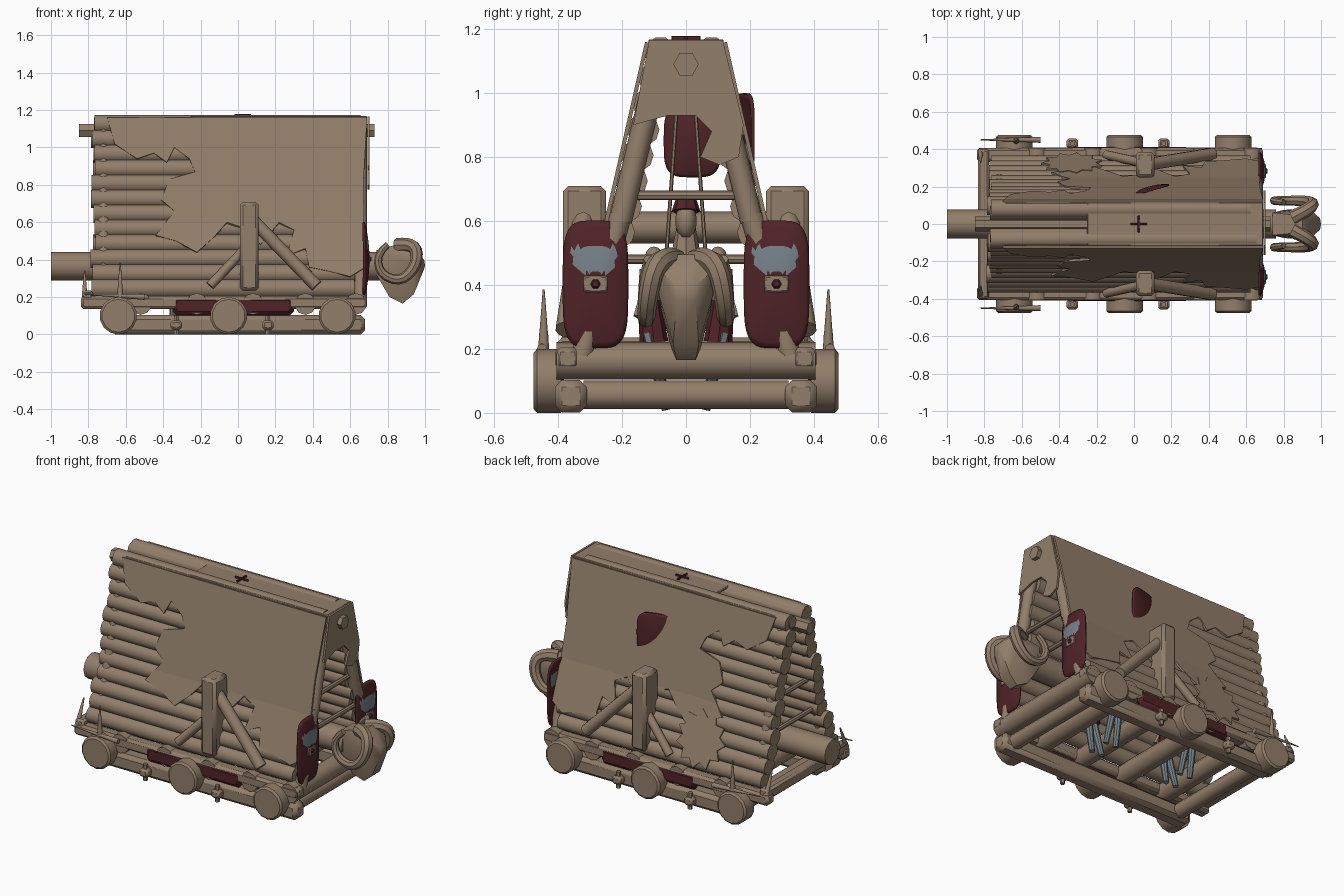
import bpy
import bmesh
import math
import random
from mathutils import Vector

random.seed(4)
default_cube = bpy.data.objects.get("Cube")
if default_cube:
    bpy.data.objects.remove(default_cube, do_unlink=True)


def make_material(name, colour):
    material = bpy.data.materials.new(name)
    material.use_nodes = True
    material.diffuse_color = (*colour, 1)
    material.node_tree.nodes["Principled BSDF"].inputs["Base Color"].default_value = (*colour, 1)
    return material


WOOD = make_material("weathered tan", (0.29, 0.21, 0.145))
RED = make_material("dark red", (0.08, 0.017, 0.02))
GREY = make_material("blue grey", (0.18, 0.22, 0.25))
rounded = []


def finish(name, bm, *materials, smooth=True):
    mesh = bpy.data.meshes.new(name)
    bmesh.ops.recalc_face_normals(bm, faces=bm.faces)
    bm.to_mesh(mesh)
    bm.free()
    for material in materials:
        mesh.materials.append(material)
    obj = bpy.data.objects.new(name, mesh)
    bpy.context.collection.objects.link(obj)
    if smooth:
        rounded.append(obj)
    return obj


def beam(name, start, end, radius, tip=None, sides=10, material=WOOD):
    """Round log, post or spike between two points."""
    start, end = Vector(start), Vector(end)
    axis = end - start
    bm = bmesh.new()
    bmesh.ops.create_cone(bm, cap_ends=True, segments=sides, radius1=radius,
                          radius2=radius if tip is None else tip, depth=axis.length)
    turn = Vector((0, 0, 1)).rotation_difference(axis).to_matrix()
    for vert in bm.verts:
        vert.co = turn @ vert.co + (start + end) / 2
    return finish(name, bm, material)


def box(name, centre, size, material=WOOD, bevel=0.012):
    bm = bmesh.new()
    bmesh.ops.create_cube(bm, size=1)
    for vert in bm.verts:
        vert.co = Vector(c + v * s for c, v, s in zip(centre, vert.co, size))
    bmesh.ops.bevel(bm, geom=bm.edges[:], offset=bevel, segments=1, affect='EDGES')
    return finish(name, bm, material)


def ball(name, centre, size, material=WOOD):
    bm = bmesh.new()
    bmesh.ops.create_uvsphere(bm, u_segments=10, v_segments=7, radius=1)
    for vert in bm.verts:
        vert.co = Vector(c + v * s for c, v, s in zip(centre, vert.co, size))
    return finish(name, bm, material)


def shield(name, centre, across, half_width, half_height, bulge, patch=False):
    """Domed rounded upright plate, optionally with a worn metal patch."""
    centre, across, up = Vector(centre), Vector(across).normalized(), Vector((0, 0, 1))
    outward = across.cross(up)
    bm = bmesh.new()
    rings, count = 10, 32
    middle = bm.verts.new(centre + outward * bulge)
    loops = []
    for ring in range(1, rings + 1):
        part = ring / rings
        loop = []
        for step in range(count):
            angle = math.tau * step / count
            c, s = math.cos(angle), math.sin(angle)
            u = math.copysign(abs(c) ** 0.5, c) * half_width * part
            v = math.copysign(abs(s) ** 0.5, s) * half_height * part
            loop.append(bm.verts.new(centre + across * u + up * v
                                     + outward * bulge * (1 - part ** 2)))
        loops.append(loop)
    for i in range(count):
        j = (i + 1) % count
        bm.faces.new((middle, loops[0][i], loops[0][j]))
        for inner, outer in zip(loops, loops[1:]):
            bm.faces.new((inner[i], outer[i], outer[j], inner[j]))
    for face in bm.faces:
        spot = face.calc_center_median() - centre
        if patch and 0.035 < spot.z < 0.118 and -0.075 < spot.dot(across) < 0.065:
            face.material_index = 1
    obj = finish(name, bm, RED, GREY)
    obj.modifiers.new("thickness", 'SOLIDIFY').thickness = 0.012


def roof_y(z):
    return 0.247 + (0.6 - z) * (0.227 if z > 0.6 else 0.33)


def hide(name, outline, side, lift=0.008):
    """Ragged sheet draped on one roof slope, outline given as x and z."""
    bm = bmesh.new()
    bm.faces.new([bm.verts.new((x, 0, z)) for x, z in outline])
    bmesh.ops.bisect_plane(bm, geom=bm.verts[:] + bm.edges[:] + bm.faces[:],
                           plane_co=(0, 0, 0.6), plane_no=(0, 0, 1))
    bmesh.ops.triangulate(bm, faces=bm.faces)
    for vert in bm.verts:
        vert.co.y = side * (roof_y(vert.co.z) + lift)
    obj = finish(name, bm, WOOD, smooth=False)
    obj.modifiers.new("thickness", 'SOLIDIFY').thickness = 0.012


# Chassis cross beams
for x in (-0.52, -0.22, 0.08, 0.36, 0.63):
    beam("floor_cross_beam", (x, -0.405, 0.163), (x, 0.405, 0.163), 0.058)
for x in (-0.6, 0.6):
    beam("lower_cross_beam", (x, -0.32, 0.057), (x, 0.32, 0.057), 0.045)
box("rear_beam", (-0.805, 0, 0.2), (0.06, 0.8, 0.07))
beam("ridge_beam", (-0.85, 0, 1.09), (0.73, 0, 1.09), 0.04, sides=6)
beam("middle_tie_beam", (0.06, -0.3, 0.58), (0.06, 0.3, 0.58), 0.05)

ragged_outline = [
    (-0.7, 1.16), (-0.66, 1.02), (-0.54, 0.94), (-0.45, 0.97), (-0.38, 0.92), (-0.34, 1),
    (-0.26, 0.94), (-0.23, 0.87), (-0.37, 0.83), (-0.41, 0.72), (-0.34, 0.66), (-0.44, 0.53),
    (-0.33, 0.5), (-0.22, 0.44), (-0.13, 0.52), (-0.06, 0.6), (0.06, 0.56), (0.12, 0.48),
    (0.22, 0.6), (0.3, 0.56), (0.26, 0.42), (0.36, 0.46), (0.38, 0.36), (0.48, 0.34),
    (0.6, 0.31), (0.68, 0.36), (0.67, 0.8), (0.69, 1.16)]

for side in (-1, 1):
    # Side logs, wheels, pegs and spikes
    box("lower_side_log", (0, side * 0.36, 0.052), (1.36, 0.1, 0.102), bevel=0.022)
    box("upper_side_log", (-0.075, side * 0.37, 0.17), (1.53, 0.075, 0.07), bevel=0.015)
    for x in (-0.64, -0.05, 0.53):
        beam("wheel", (x, side * 0.39, 0.1), (x, side * 0.466, 0.1), 0.1, sides=14)
        beam("wheel_cap", (x, side * 0.466, 0.1), (x, side * 0.476, 0.1), 0.1, 0.088, 14)
    for x in (-0.33, 0.16):
        box("peg_head", (x, side * 0.43, 0.05), (0.06, 0.055, 0.05))
        beam("peg_stem", (x, side * 0.43, 0), (x, side * 0.43, 0.1), 0.014, sides=6)
    beam("spike_socket", (-0.63, side * 0.445, 0.18), (-0.63, side * 0.445, 0.25), 0.018, 0.014)
    beam("upright_spike", (-0.63, side * 0.445, 0.24), (-0.63, side * 0.445, 0.385), 0.014, 0.003)
    beam("level_spike", (-0.5, side * 0.45, 0.2), (-0.82, side * 0.45, 0.215), 0.016, 0.003)
    beam("slanted_spike", (-0.82, side * 0.39, 0.2), (-0.82, side * 0.33, 0.34), 0.016, 0.004)
    box("side_plate", (-0.025, side * 0.387, 0.152), (0.65, 0.05, 0.105), RED, 0.024)

    # Roof posts and braces
    box("side_post", (0.06, side * 0.317, 0.472), (0.1, 0.135, 0.474), bevel=0.016)
    beam("rear_brace", (0.03, side * 0.33, 0.45), (-0.15, side * 0.37, 0.26), 0.025)
    beam("front_brace", (0.08, side * 0.32, 0.61), (0.42, side * 0.375, 0.26), 0.034)

    # Log roof
    for row in range(12):
        z = 0.245 + row * 0.08
        y = side * (roof_y(z) - 0.048)
        beam("roof_log", (-0.78 + random.uniform(-0.01, 0.02), y, z),
             (0.64 + random.uniform(-0.02, 0.02), y, z), 0.051)
    beam("top_log", (-0.77, side * 0.06, 1.125), (0.63, side * 0.06, 1.125), 0.036)
    hide("roof_hide", ragged_outline, side)
    for x in (0.655, -0.72):
        beam("frame_leg_top", (x, side * 0.085, 1.1), (x, side * 0.205, 0.6), 0.036)
        beam("frame_leg_foot", (x, side * 0.205, 0.62), (x, side * 0.325, 0.18), 0.036)

    # Front shields with bosses
    shield("front_shield", (0.678, side * 0.283, 0.402), (0, 1, 0), 0.103, 0.2, 0.025, True)
    box("shield_boss_plate", (0.7, side * 0.283, 0.403), (0.012, 0.075, 0.05), bevel=0.004)
    beam("shield_boss", (0.7, side * 0.283, 0.403), (0.715, side * 0.283, 0.403),
         0.02, 0.01, 6, RED)

    # Curled horns
    curve = bpy.data.curves.new("horn_path", 'CURVE')
    curve.dimensions = '3D'
    curve.bevel_depth = 0.04
    curve.bevel_resolution = 2
    curve.use_fill_caps = True
    path = [(0.85, 0.035, 0.475), (0.9, 0.06, 0.485), (0.96, 0.1, 0.46), (0.95, 0.12, 0.36),
            (0.87, 0.125, 0.28), (0.76, 0.125, 0.32), (0.74, 0.125, 0.43), (0.8, 0.115, 0.48)]
    spline = curve.splines.new('NURBS')
    spline.points.add(len(path) - 1)
    for i, (point, place) in enumerate(zip(spline.points, path)):
        point.co = (place[0], side * place[1], place[2], 1)
        point.radius = 1 - 0.08 * i
    spline.use_endpoint_u = True
    spline.order_u = 3
    spline.resolution_u = 3
    source = bpy.data.objects.new("horn_path", curve)
    horn_mesh = bpy.data.meshes.new_from_object(source)
    bpy.data.objects.remove(source)
    horn_mesh.materials.clear()
    horn_mesh.materials.append(WOOD)
    horn = bpy.data.objects.new("horn", horn_mesh)
    bpy.context.collection.objects.link(horn)
    rounded.append(horn)

    # Crew beside the ram
    for x in (-0.32, 0.22):
        y = side * 0.115
        for step in (-0.035, 0.035):
            beam("crew_leg", (x + step, side * 0.06, 0.01), (x + step / 2, y, 0.25),
                 0.016, 0.024, 8, GREY)
            beam("crew_arm", (x, y, 0.43), (x + step, side * 0.15, 0.3), 0.016, sides=6)
        beam("crew_tunic", (x, side * 0.1, 0.22), (x, y, 0.35), 0.045, 0.036, 8, RED)
        beam("crew_chest", (x, y, 0.35), (x, y, 0.45), 0.036, 0.03, 8)
        ball("crew_head", (x + 0.02, side * 0.1, 0.48), (0.036, 0.03, 0.04))

# End frame ties and ram ropes
for x in (0.645, -0.72):
    for z, half in ((0.68, 0.19), (0.48, 0.22)):
        beam("frame_tie", (x, -half, z), (x, half, z), 0.015, sides=8)
for x in (0.45, -0.5):
    for side in (-1, 1):
        beam("ram_rope", (x, side * 0.02, 1.08), (x, side * 0.07, 0.37), 0.006, sides=6)

# Hide over the ridge and front gable
box("ridge_hide", (0.22, 0, 1.16), (0.94, 0.235, 0.016), bevel=0.004)
for side in (-1, 1):
    box("ridge_hide_strip", (-0.46, side * 0.095, 1.156), (0.46, 0.045, 0.014), bevel=0.004)
gable = [(-0.115, 1.165), (0.115, 1.165), (0.18, 0.9), (0.165, 0.8), (0.105, 0.775),
         (0.045, 0.8), (0.08, 0.88), (0.03, 0.93), (-0.055, 0.93), (-0.165, 0.9)]
gable_mesh = bmesh.new()
gable_mesh.faces.new([gable_mesh.verts.new((0.692, y, z)) for y, z in gable])
gable_hide = finish("gable_hide", gable_mesh, WOOD, smooth=False)
gable_hide.modifiers.new("thickness", 'SOLIDIFY').thickness = 0.012
star = []
for i in range(22):
    reach = 0.165 if i % 2 else 0.125
    angle = math.tau * i / 22
    star.append((-0.33 + reach * math.cos(angle), 0.39 + reach * math.sin(angle)))
hide("hide_patch", star, 1, 0.012)

# Spare shields caught in the roof
shield("roof_shield", (0.08, 0.185, 0.87), (-0.96, -0.27, 0), 0.11, 0.13, 0.015)
shield("hanging_shield", (-0.6, 0.02, 0.85), (0, 1, 0), 0.085, 0.11, 0.02)
for size in ((0.09, 0.01, 0.014), (0.01, 0.09, 0.014)):
    box("ridge_fletching", (0.025, 0, 1.172), size, RED, 0.002)

# Ram log and carved head
beam("ram_log", (-1, 0, 0.365), (0.76, 0, 0.365), 0.077, sides=12)
head = bmesh.new()
for x, y, z in ((0.74, 0.06, 0.45), (0.74, 0.06, 0.32), (0.9, 0.045, 0.495), (0.94, 0.08, 0.44),
                (0.93, 0.085, 0.37), (0.8, 0.075, 0.31), (0.995, 0.03, 0.4), (0.995, 0.03, 0.35),
                (0.94, 0.04, 0.215), (0.88, 0.03, 0.165), (0.81, 0.045, 0.2)):
    for side in (-1, 1):
        head.verts.new((x, side * y, z))
head.verts.new((1, 0, 0.37))
bmesh.ops.convex_hull(head, input=head.verts[:])
finish("ram_head", head, WOOD)

# Rider on the ram
beam("rider_body", (0.3, 0, 0.42), (0.3, 0, 0.58), 0.06, 0.03, 8)
ball("rider_head", (0.32, 0, 0.6), (0.04, 0.034, 0.055))
beam("rider_cap", (0.32, 0, 0.63), (0.31, 0, 0.675), 0.045, 0.03, 8, RED)

bpy.ops.object.select_all(action='DESELECT')
for obj in rounded:
    obj.select_set(True)
bpy.context.view_layer.objects.active = rounded[0]
bpy.ops.object.shade_smooth_by_angle(angle=math.radians(40))
